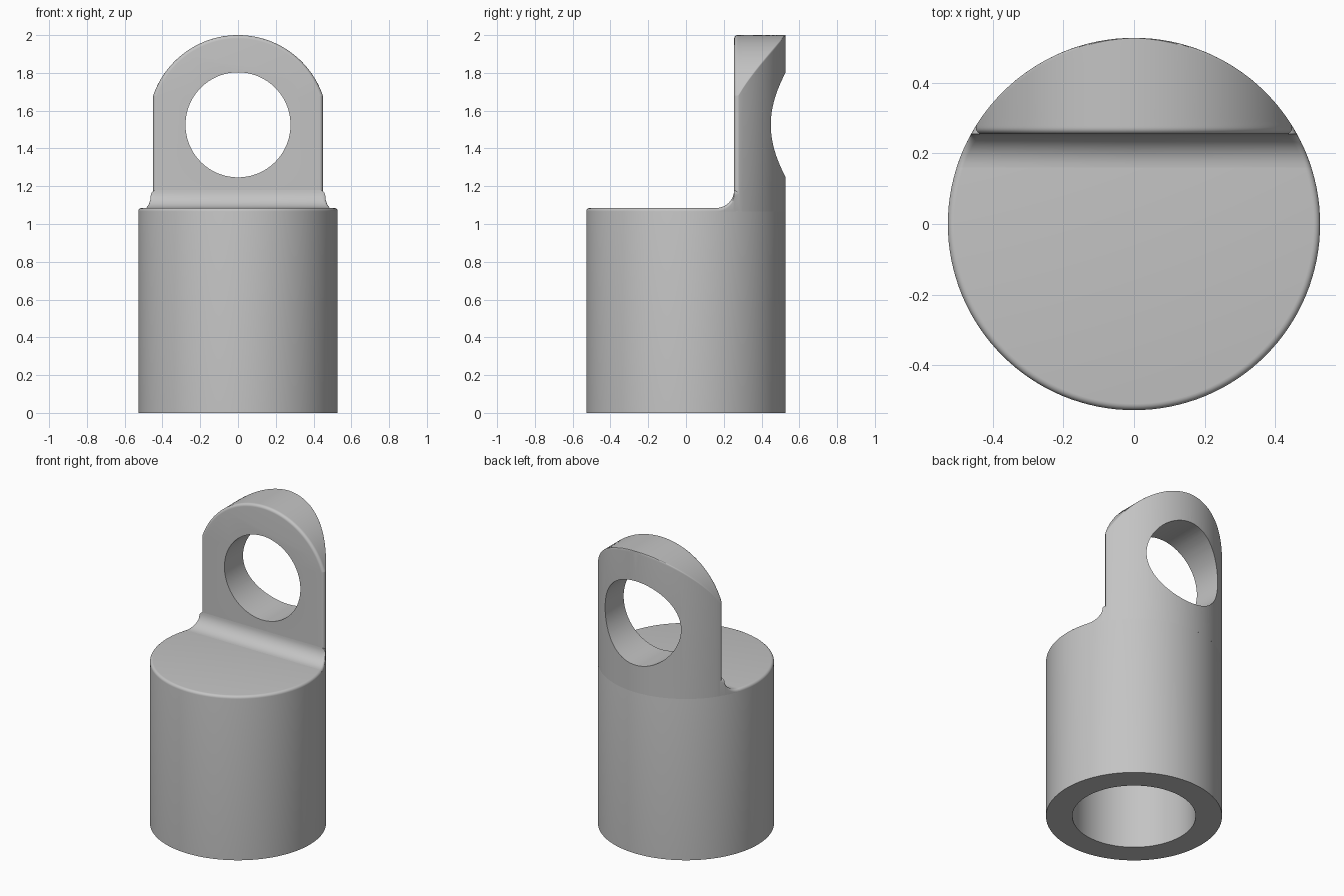
import bpy, bmesh
from math import sin, cos, asin, acos, sqrt, pi
from mathutils import Matrix, Vector

if "Cube" in bpy.data.objects:
    bpy.data.objects.remove(bpy.data.objects["Cube"], do_unlink=True)

R = 0.528           # outer radius of the body
TOP = 1.085         # shoulder height
B = 0.018           # edge rounding
BASE = TOP - B      # where the lug meets the body wall
FACE = 0.255        # front plane of the lug
EYE_Z, EYE_R, ARCH_R = 1.525, 0.278, 0.475
FIL = 0.095         # fillet radius between shoulder and lug

grey = bpy.data.materials.new("light_grey")
grey.use_nodes = True
grey.diffuse_color = (0.55, 0.55, 0.55, 1)
grey.node_tree.nodes["Principled BSDF"].inputs["Base Color"].default_value = (0.55, 0.55, 0.55, 1)


def make_object(name, bm):
    bmesh.ops.remove_doubles(bm, verts=bm.verts, dist=1e-5)
    bmesh.ops.recalc_face_normals(bm, faces=bm.faces)
    mesh = bpy.data.meshes.new(name)
    bm.to_mesh(mesh)
    bm.free()
    mesh.materials.append(grey)
    obj = bpy.data.objects.new(name, mesh)
    bpy.context.collection.objects.link(obj)
    return obj


def smooth(obj):
    bpy.ops.object.select_all(action='DESELECT')
    obj.select_set(True)
    bpy.context.view_layer.objects.active = obj
    bpy.ops.object.shade_smooth_by_angle(angle=0.55)


def loft(name, slices, cap_end=True):
    """Skin mirrored half outlines; each slice is (y, [(x, z), ...])."""
    bm = bmesh.new()
    rings = []
    for y, half in slices:
        outline = half + [(-x, z) for x, z in reversed(half[:-1])]
        rings.append([bm.verts.new((x, y, z)) for x, z in outline])
    for a, b in zip(rings, rings[1:]):
        for i in range(len(a)):
            j = (i + 1) % len(a)
            bm.faces.new((a[i], a[j], b[j], b[i]))
    bm.faces.new(rings[0])
    if cap_end:
        bm.faces.new(rings[-1])
    return make_object(name, bm)


def arc(cx, cz, r, start, end, n):
    return [(cx + r * cos(start + (end - start) * i / n),
             cz + r * sin(start + (end - start) * i / n)) for i in range(n + 1)]


# Hollow cylindrical body with rounded shoulder and blind bore
profile = [(0, 0.9), (0.37, 0.9), (0.37, 0), (R, 0)]
profile += arc(R - B, BASE, B, 0, pi / 2, 5) + [(0, TOP)]
bm = bmesh.new()
pts = [bm.verts.new((x, 0, z)) for x, z in profile]
edges = [bm.edges.new(pair) for pair in zip(pts, pts[1:])]
bmesh.ops.spin(bm, geom=pts + edges, cent=(0, 0, 0), axis=(0, 0, 1),
               angle=2 * pi, steps=128)
body = make_object("body", bm)


# Lug: arched plate whose back follows the cylinder
def lug_outline(w, arch):
    r = min(B, w)
    t = acos((w - r) / (arch - r))
    corner = arc(w - r, EYE_Z + (arch - r) * sin(t), r, 0, t, 4)
    crown = arc(0, EYE_Z, arch, t, pi / 2, 24)
    return [(w, BASE)] + corner + crown[1:-1] + [(0, EYE_Z + arch)]


cy = FACE + B
cx = sqrt((R - B) ** 2 - cy ** 2)
tangent = asin(cy / (R - B))
slices = []
for i in range(9):
    a = -pi / 2 + (tangent + pi / 2) * i / 8
    inset = B * (1 - cos(min(a, 0)))
    slices.append((cy + B * sin(a), lug_outline(cx + B * cos(a), ARCH_R - inset)))
for i in range(1, 25):
    a = tangent + (pi / 2 - tangent) * i / 24
    slices.append((R * sin(a), lug_outline(R * cos(a), ARCH_R)))
lug = loft("lug", slices, cap_end=False)

# Round eye through the lug
bm = bmesh.new()
bmesh.ops.create_cone(bm, cap_ends=True, segments=96, radius1=EYE_R, radius2=EYE_R, depth=2,
                      matrix=Matrix.Translation(Vector((0, 0, EYE_Z))) @ Matrix.Rotation(pi / 2, 4, 'X'))
cutter = make_object("eye_cutter", bm)
cutter.hide_render = True
mod = lug.modifiers.new("eye", 'BOOLEAN')
mod.operation = 'DIFFERENCE'
mod.solver = 'EXACT'
mod.object = cutter
bpy.context.view_layer.objects.active = lug
bpy.ops.object.modifier_apply(modifier=mod.name)
bpy.data.objects.remove(cutter, do_unlink=True)

# Curved fillet blending the shoulder into the lug
slices = []
for i in range(13):
    a = pi / 2 * i / 12
    y = FACE - FIL + FIL * sin(a)
    rise = FIL * (1 - cos(a))
    w = sqrt(R * R - y * y)
    r = B + 0.013 * rise / FIL
    z = TOP + rise
    slices.append((y, [(w, BASE)] + arc(w - r, z - r, r, 0, pi / 2, 5) + [(0, z)]))
y_end = R * sin(tangent)
w = R * cos(tangent)
slices.append((y_end, [(w, BASE)] + arc(w - B, z - B, B, 0, pi / 2, 5) + [(0, z)]))
# keep the first slice's corner above the base line
slices[0][1][0] = (slices[0][1][0][0], BASE - 0.002)
fillet = loft("lug_fillet", slices)

for part in (body, lug, fillet):
    smooth(part)
